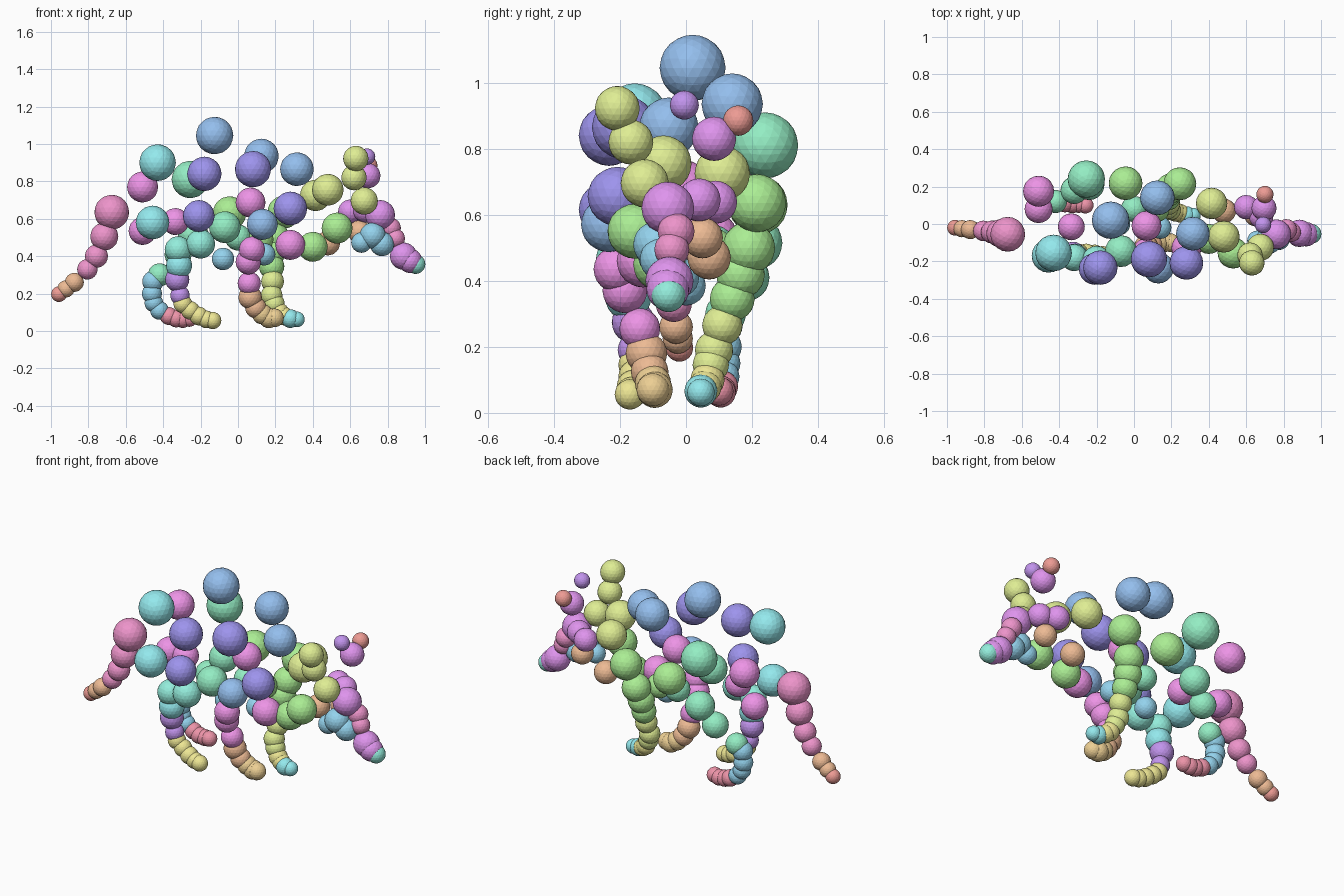
import bpy, bmesh
from mathutils import Matrix, Color

HUES = {"red": .01, "orange": .06, "amber": .10, "yellow": .15, "lime": .20, "green": .30,
        "emerald": .41, "teal": .46, "cyan": .51, "azure": .56, "blue": .60, "indigo": .68,
        "violet": .74, "purple": .80, "magenta": .85, "pink": .91, "crimson": .97}
MATS = {}
for name, hue in HUES.items():
    c = Color()
    c.hsv = (hue, .65, .85)
    MATS[name] = bpy.data.materials.new(name)
    MATS[name].diffuse_color = (*c, 1)


def balls(name, colours, spheres):
    """One object of faceted balls (x, y, z, radius); colours spread along the chain."""
    colours = colours.split()
    bm = bmesh.new()
    for i, (x, y, z, r) in enumerate(spheres):
        slot = i * len(colours) // len(spheres)
        old = set(bm.faces)
        bmesh.ops.create_icosphere(bm, subdivisions=3, radius=r,
                                   matrix=Matrix.Translation((x, y, z)))
        for f in bm.faces:
            if f not in old:
                f.material_index = slot
    me = bpy.data.meshes.new(name)
    bm.to_mesh(me)
    bm.free()
    for c in colours:
        me.materials.append(MATS[c])
    bpy.context.collection.objects.link(bpy.data.objects.new(name, me))


# back ridge
balls("back_ridge", "blue blue blue cyan", [
    (-.125, .02, 1.045, .1), (.125, .14, .935, .093), (.315, -.052, .865, .09),
    (-.43, -.155, .90, .098)])

# flank on the near side
balls("near_flank_upper", "indigo", [
    (-.18, -.233, .84, .092), (.08, -.188, .865, .097), (-.21, -.24, .615, .085),
    (.28, -.208, .655, .09)])
balls("near_flank_lower", "cyan teal emerald blue magenta green green", [
    (-.457, -.17, .58, .09), (-.2, -.195, .465, .078), (-.07, -.145, .555, .085),
    (.13, -.235, .57, .083), (.28, -.13, .46, .08), (.4, -.08, .45, .08),
    (.53, -.155, .55, .083)])

# flank on the far side
balls("far_flank", "emerald green magenta magenta", [
    (-.255, .24, .81, .1), (-.045, .218, .63, .09),
    (-.51, .175, .77, .083), (-.51, .08, .535, .075)])

# inner body
balls("inner_body", "magenta magenta azure azure emerald green", [
    (-.335, -.015, .585, .072), (.067, -.01, .687, .08), (-.08, 0, .385, .06),
    (.14, -.02, .41, .06), (0, .08, .5, .07), (.12, .08, .49, .07)])

# tail
balls("tail", "pink pink pink pink orange orange red", [
    (-.675, -.055, .635, .093), (-.715, -.05, .505, .075), (-.757, -.043, .4, .062),
    (-.805, -.037, .33, .055), (-.875, -.03, .26, .051), (-.92, -.025, .225, .046),
    (-.957, -.02, .197, .042)])

# front legs
balls("near_front_leg", "magenta magenta magenta orange orange amber amber amber", [
    (.075, -.21, .435, .07), (.055, -.185, .37, .068), (.06, -.14, .255, .062),
    (.065, -.12, .18, .063), (.095, -.11, .125, .057), (.13, -.1, .09, .055),
    (.165, -.095, .07, .055), (.195, -.1, .07, .05)])
balls("far_front_leg", "green green green green lime lime lime yellow yellow cyan cyan", [
    (.245, .215, .635, .088), (.195, .19, .5, .08), (.18, .165, .42, .074),
    (.18, .14, .345, .068), (.185, .11, .265, .061), (.18, .085, .19, .058),
    (.195, .075, .145, .055), (.22, .065, .1, .052), (.245, .058, .08, .05),
    (.28, .045, .066, .05), (.315, .045, .062, .042)])

# hind legs
balls("near_hind_leg", "teal cyan violet violet yellow yellow yellow yellow yellow", [
    (-.32, -.18, .435, .072), (-.315, -.175, .35, .07), (-.325, -.16, .275, .065),
    (-.31, -.155, .19, .052), (-.295, -.155, .145, .05), (-.255, -.155, .11, .05),
    (-.21, -.16, .08, .05), (-.17, -.165, .062, .047), (-.135, -.17, .056, .046)])
balls("far_hind_leg", "emerald emerald emerald azure azure azure azure crimson crimson crimson crimson", [
    (-.24, .21, .515, .082), (-.32, .18, .41, .073), (-.42, .12, .3, .062),
    (-.455, .115, .265, .057), (-.46, .115, .2, .054), (-.45, .115, .15, .05),
    (-.42, .112, .11, .05), (-.37, .11, .08, .048), (-.33, .105, .066, .047),
    (-.295, .105, .062, .046), (-.26, .1, .066, .044)])

# neck
balls("neck", "lime lime orange orange", [
    (.415, .11, .725, .084), (.48, -.068, .755, .085), (.48, .07, .47, .066),
    (.65, .05, .53, .062)])

# ears
balls("near_ear", "lime", [
    (.675, -.125, .695, .073), (.62, -.167, .82, .068), (.63, -.208, .922, .068)])
balls("far_ear", "purple red violet", [
    (.695, .085, .83, .067), (.7, .158, .885, .046), (.69, -.005, .932, .044)])

# head, jaw and snout
balls("head", "purple", [
    (.6, .09, .638, .065), (.68, .04, .645, .065), (.76, -.055, .62, .08)])
balls("jaw", "azure", [
    (.72, -.09, .51, .07), (.66, -.09, .473, .055), (.77, -.075, .465, .065)])
balls("snout", "pink pink purple purple", [
    (.815, -.03, .55, .056), (.84, -.043, .495, .053), (.885, -.05, .4, .073),
    (.92, -.055, .375, .065)])
balls("nose", "teal", [(.95, -.053, .357, .052)])
